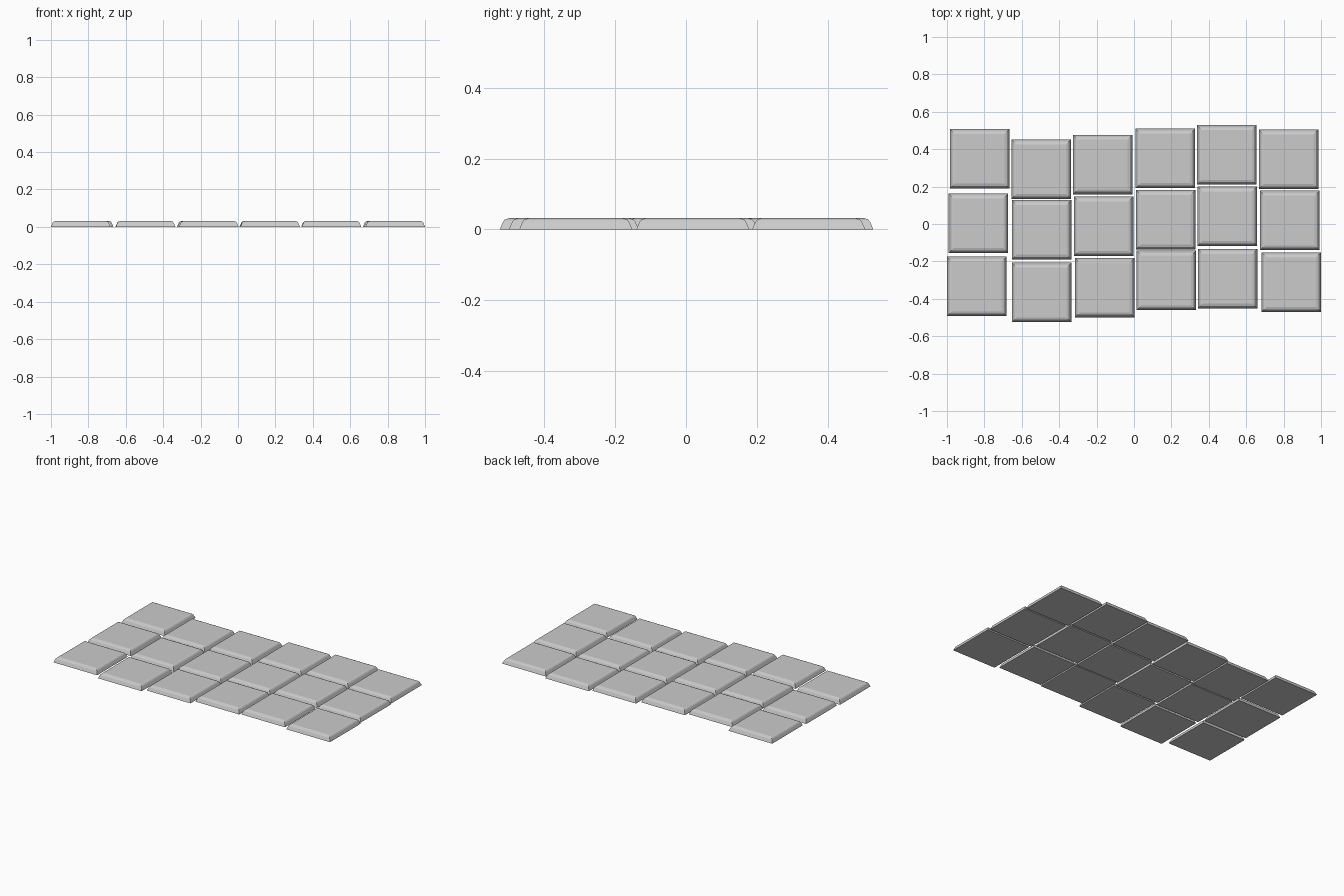
import bpy, bmesh

if "Cube" in bpy.data.objects:
    bpy.data.objects.remove(bpy.data.objects["Cube"])

# Tile centres: six columns, each listed front row to back row
COLUMNS = [
    [(-.841, -.334), (-.832, .004), (-.825, .349)],
    [(-.494, -.366), (-.494, -.031), (-.496, .293)],
    [(-.156, -.340), (-.163, -.012), (-.167, .318)],
    [(.172, -.302), (.170, .023), (.167, .351)],
    [(.500, -.293), (.499, .042), (.497, .369)],
    [(.841, -.311), (.833, .019), (.827, .346)],
]

# Edge profile: half width, height
PROFILE = [(.159, 0), (.157, .006), (.150, .022), (.145, .028), (.133, .032)]


def tile_mesh():
    bm = bmesh.new()
    rings = []
    for h, z in PROFILE:
        rings.append([bm.verts.new((sx * h, sy * h, z))
                      for sx, sy in ((-1, -1), (1, -1), (1, 1), (-1, 1))])
    for a, b in zip(rings, rings[1:]):
        for i in range(4):
            j = (i + 1) % 4
            bm.faces.new((a[i], a[j], b[j], b[i]))
    bm.faces.new(rings[0][::-1])
    bm.faces.new(rings[-1])
    mesh = bpy.data.meshes.new("paving_tile")
    bm.to_mesh(mesh)
    bm.free()
    return mesh


# Paving tiles
mesh = tile_mesh()
for c, column in enumerate(COLUMNS):
    for r, (x, y) in enumerate(column):
        tile = bpy.data.objects.new(f"paving_tile_{c + 1}_{r + 1}", mesh)
        tile.location = (x, y, 0)
        bpy.context.collection.objects.link(tile)
